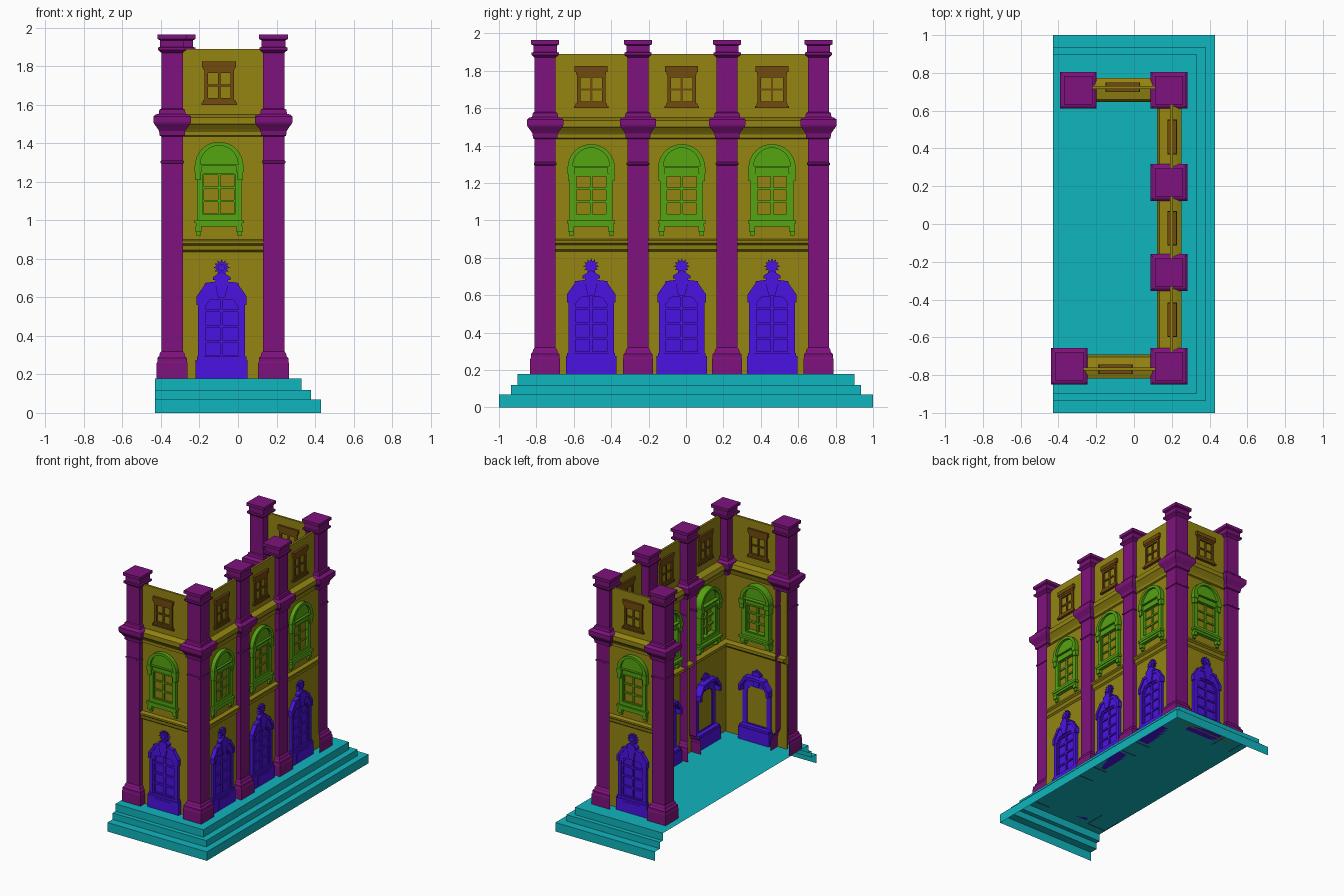
import bpy, bmesh, math

if "Cube" in bpy.data.objects:
    bpy.data.objects.remove(bpy.data.objects["Cube"])


def material(name, rgb):
    m = bpy.data.materials.new(name)
    m.diffuse_color = (*rgb, 1)
    m.use_nodes = True
    m.node_tree.nodes["Principled BSDF"].inputs["Base Color"].default_value = m.diffuse_color
    return m


PURPLE = material("purple", (0.21, 0.006, 0.205))
TEAL = material("teal", (0.005, 0.465, 0.51))
OLIVE = material("olive", (0.296, 0.234, 0.006))
GREEN = material("green", (0.091, 0.375, 0.006))
BLUE = material("blue", (0.071, 0.006, 0.767))
BROWN = material("brown", (0.167, 0.069, 0.004))


def to_mesh(bm, name, mat, fix=True):
    if fix:
        bmesh.ops.recalc_face_normals(bm, faces=bm.faces)
    me = bpy.data.meshes.new(name)
    bm.to_mesh(me)
    bm.free()
    me.materials.append(mat)
    return me


def place(me, name, loc=(0, 0, 0), turn=0):
    ob = bpy.data.objects.new(name, me)
    bpy.context.collection.objects.link(ob)
    ob.location = loc
    ob.rotation_euler.z = math.radians(turn)
    return ob


# Facade pieces are drawn as (u, z) outlines, with d = distance outward (local -y)
def prism(bm, outline, d0, d1):
    a = [bm.verts.new((u, -d0, z)) for u, z in outline]
    b = [bm.verts.new((u, -d1, z)) for u, z in outline]
    bm.faces.new(a)
    bm.faces.new(b[::-1])
    for i in range(len(a)):
        j = (i + 1) % len(a)
        bm.faces.new((a[i], b[i], b[j], a[j]))


def ring(bm, outer, inner, d0, d1):
    loops = [[bm.verts.new((u, -d, z)) for u, z in o]
             for o, d in ((outer, d0), (outer, d1), (inner, d1), (inner, d0))]
    n = len(outer)
    for k in range(4):
        p, q = loops[k], loops[(k + 1) % 4]
        for i in range(n):
            j = (i + 1) % n
            bm.faces.new((p[i], q[i], q[j], p[j]))


def rect(u, w, z0, z1):
    return [(u - w, z0), (u + w, z0), (u + w, z1), (u - w, z1)]


def block(bm, u, w, z0, z1, d0, d1):
    prism(bm, rect(u, w, z0, z1), d0, d1)


def arch(r, z, n=16):
    return [(r * math.cos(math.pi * i / n), z + r * math.sin(math.pi * i / n)) for i in range(n + 1)]


def mirrored(half):
    return half + [(-u, z) for u, z in reversed(half) if u > 1e-6]


# Stepped plinth: an open shell cut flat on the left side
bm = bmesh.new()
rows = []
for x, y, z in ((.43, 1, 0), (.43, 1, .07), (.38, .935, .07), (.38, .935, .12), (.33, .9, .12), (.33, .9, .178)):
    rows.append([bm.verts.new(p) for p in ((-.43, -y, z), (x, -y, z), (x, y, z), (-.43, y, z))])
for a, b in zip(rows, rows[1:]):
    for i in range(3):
        bm.faces.new((a[i], a[i + 1], b[i + 1], b[i]))
bm.faces.new(rows[-1])
place(to_mesh(bm, "stepped_plinth", TEAL, False), "stepped_plinth")

# Square hollow columns from a (half width, height) profile, lower shaft open on the inner sides
COLUMN = [(.08, .175), (.08, .26), (.077, .265), (.077, .285), (.067, .295), (.064, .31), (.056, .32),
          (.056, 1.295), (.061, 1.298), (.061, 1.308), (.056, 1.312), (.056, 1.435), (.065, 1.44),
          (.068, 1.465), (.078, 1.48), (.093, 1.50), (.097, 1.51), (.097, 1.54), (.085, 1.55),
          (.07, 1.553), (.066, 1.575), (.056, 1.58), (.056, 1.87), (.073, 1.885), (.073, 1.898),
          (.062, 1.90), (.062, 1.935), (.075, 1.942), (.075, 1.965)]
SOUTH, EAST, NORTH, WEST = range(4)


def column(x, y, open_sides):
    bm = bmesh.new()
    rows = [[bm.verts.new((s * w, t * w, z)) for s, t in ((-1, -1), (1, -1), (1, 1), (-1, 1))] for w, z in COLUMN]
    for a, b in zip(rows, rows[1:]):
        for i in range(4):
            if not (i in open_sides and b[0].co.z < 1.436):
                j = (i + 1) % 4
                bm.faces.new((a[i], a[j], b[j], b[i]))
    bm.faces.new(rows[-1])
    place(to_mesh(bm, "column", PURPLE, False), "column", (x, y, 0))


XF, YF, YB = .185, -.753, .708
column(XF, YF, (WEST, NORTH))
column(XF, -.257, (WEST,))
column(XF, .22, (WEST,))
column(XF, YB, (WEST, SOUTH))
column(-.342, YF, (NORTH,))
column(-.295, YB, (SOUTH,))

# Walls: (d, z) section with string course and cornice, swept along the wall
SECTION = [(.022, .178), (.022, .835), (.035, .845), (.038, .87), (.052, .88), (.052, .893), (.022, .90),
           (.022, 1.435), (.034, 1.44), (.034, 1.46), (.044, 1.475), (.06, 1.495), (.066, 1.50),
           (.066, 1.535), (.04, 1.545), (.022, 1.55), (.022, 1.89),
           (.006, 1.89), (.006, 1.54), (-.05, 1.53), (-.062, 1.50), (-.04, 1.475), (-.03, 1.44),
           (.006, 1.435), (.006, .90), (-.035, .893), (-.035, .87), (.006, .84), (.006, .178)]


def wall(name, length, loc, turn):
    bm = bmesh.new()
    ends = [[bm.verts.new((s * length / 2, -d, z)) for d, z in SECTION] for s in (-1, 1)]
    for i in range(len(SECTION)):
        j = (i + 1) % len(SECTION)
        bm.faces.new((ends[0][i], ends[1][i], ends[1][j], ends[0][j]))
    for e in ends:
        bm.faces.new(e)
    place(to_mesh(bm, name, OLIVE), name, loc, turn)


wall("side_wall", YB - YF + .04, (XF, (YB + YF) / 2, 0), 90)
wall("front_wall", XF + .342, ((XF - .342) / 2, YF, 0), 0)
wall("back_wall", XF + .295, ((XF - .295) / 2, YB, 0), 180)

# Attic window: frame, lintel, sill and glazing bars
bm = bmesh.new()
ring(bm, rect(0, .077, 1.62, 1.80), rect(0, .058, 1.635, 1.765), -.005, .034)
block(bm, 0, .088, 1.795, 1.825, -.008, .04)
block(bm, 0, .08, 1.78, 1.796, -.006, .037)
block(bm, 0, .092, 1.60, 1.612, -.008, .042)
block(bm, 0, .084, 1.612, 1.625, -.006, .037)
block(bm, 0, .006, 1.635, 1.765, -.002, .03)
block(bm, 0, .058, 1.694, 1.706, -.002, .03)
attic_window = to_mesh(bm, "attic_window", BROWN)

# Arched window: hood, tympanum, brackets, jambs, sill, bars
bm = bmesh.new()
ring(bm, arch(.126, 1.282), arch(.098, 1.29), -.05, .053)
prism(bm, arch(.105, 1.285), -.02, .035)
block(bm, 0, .1, 1.24, 1.29, -.03, .04)
ring(bm, rect(0, .115, 1.0, 1.25), rect(0, .083, 1.03, 1.24), -.04, .042)
ring(bm, rect(0, .092, 1.02, 1.25), rect(0, .078, 1.035, 1.235), -.03, .034)
block(bm, 0, .128, .985, 1.003, -.062, .055)
block(bm, 0, .12, .968, .985, -.05, .05)
for s in (-1, 1):
    block(bm, s * .108, .02, 1.25, 1.285, -.058, .055)
    block(bm, s * .11, .015, 1.21, 1.25, -.05, .05)
    block(bm, s * .107, .016, .94, .968, -.045, .048)
    block(bm, s * .107, .012, .92, .94, -.03, .036)
block(bm, 0, .007, 1.03, 1.24, -.012, .031)
for z in (1.10, 1.17):
    block(bm, 0, .08, z - .006, z + .006, -.012, .031)
arched_window = to_mesh(bm, "arched_window", GREEN)

# Doorway: pedestal, eared frame, hood, panelled leaf, keystone, star finial
bm = bmesh.new()
block(bm, 0, .135, .178, .275, -.04, .053)
block(bm, 0, .128, .275, .292, -.035, .048)
block(bm, 0, .075, .195, .26, .05, .056)
outer = mirrored([(.122, .29), (.122, .60), (.088, .655), (.06, .672), (0, .68)])
inner = mirrored([(.095, .29), (.095, .56), (.066, .60), (.05, .602), (0, .602)])
small = mirrored([(.084, .30), (.084, .553), (.06, .588), (.045, .59), (0, .59)])
ring(bm, outer, inner, .0, .045)
ring(bm, inner, small, .0, .038)
prism(bm, inner, .008, .026)
hood_out = mirrored([(.13, .56), (.13, .605), (.09, .662), (.086, .675), (.05, .68), (0, .685)])
hood_in = mirrored([(.11, .56), (.11, .598), (.075, .645), (.07, .655), (.045, .66), (0, .662)])
for s in (0, 5):  # two halves meeting at the crown
    a, b = (hood_out[s:s + 6], hood_in[s:s + 6])
    prism(bm, a + b[::-1], -.048, .052)
block(bm, 0, .008, .30, .595, .02, .036)
for z in (.37, .45, .53):
    block(bm, 0, .084, z - .007, z + .007, .02, .036)
prism(bm, mirrored([(.018, .60), (.03, .65), (.034, .70), (.022, .715), (0, .722)]), -.01, .056)
prism(bm, mirrored([(.046, .69), (.046, .705), (.03, .715), (0, .735)]), .0, .052)
star = [(r * math.cos(a), .755 + r * math.sin(a)) for r, a in
        ((.043 if i % 2 == 0 else .027, math.pi * i / 12 + math.pi / 2) for i in range(24))]
prism(bm, star, .01, .042)
prism(bm, [(.018 * math.cos(a), .755 + .018 * math.sin(a)) for a in (math.pi * i / 6 for i in range(12))], .04, .05)
doorway = to_mesh(bm, "doorway", BLUE)

# Five bays: three along the side, one on each end (door slightly off the window axis in front)
bays = [((XF, y, 0), 90, 0) for y in (-.507, -.023, .46)] + [((-.098, YF, 0), 0, .013), ((-.06, YB, 0), 180, 0)]
for (x, y, z), turn, shift in bays:
    place(doorway, "doorway", (x + shift, y, z), turn)
    place(arched_window, "arched_window", (x, y, z), turn)
    place(attic_window, "attic_window", (x, y, z), turn)
